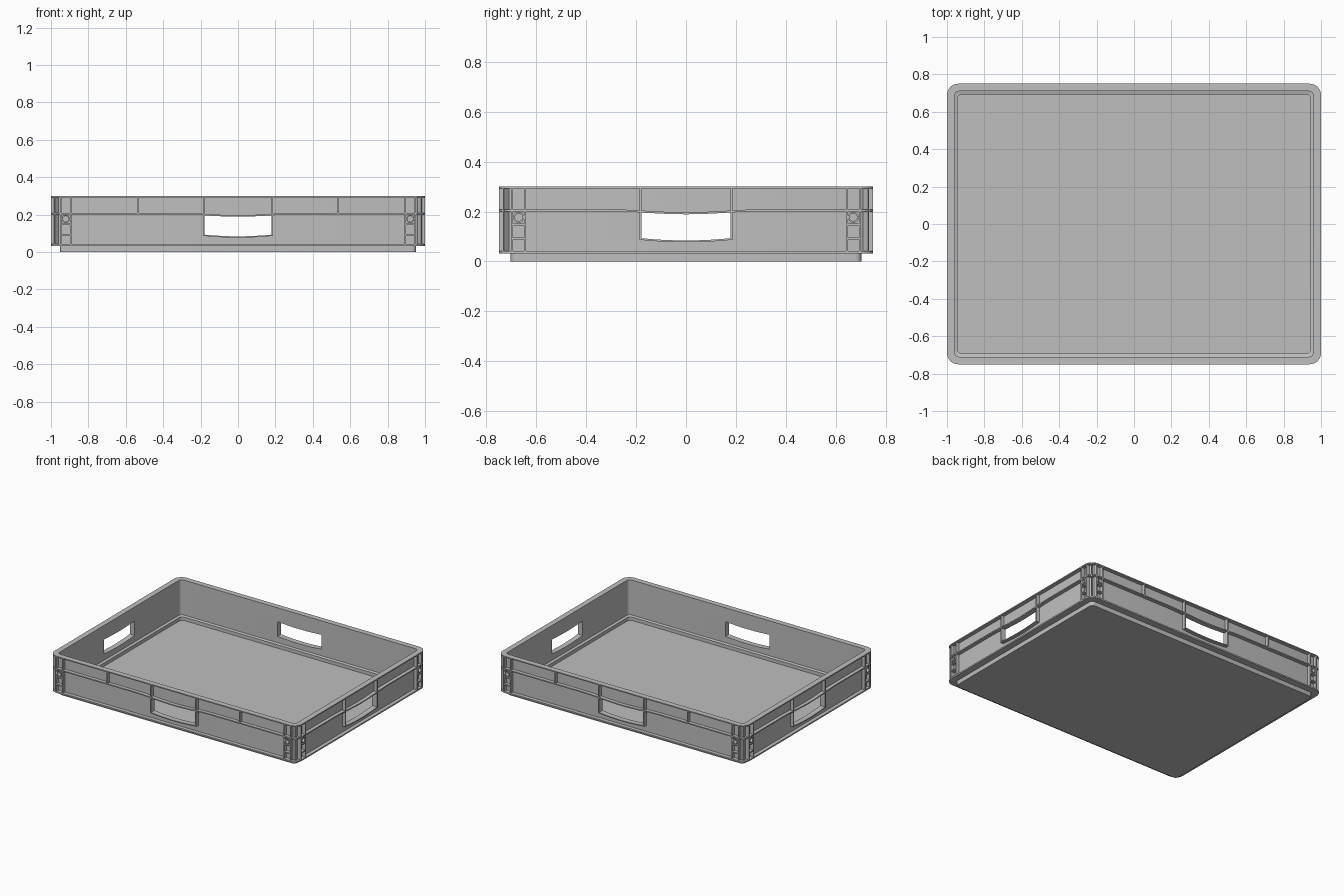
import bpy, bmesh, math
from mathutils import Matrix, Vector

cube = bpy.data.objects.get("Cube")
if cube:
    bpy.data.objects.remove(cube, do_unlink=True)

HX, HY, R = 1.0, 0.75, 0.06          # half sizes and corner radius of the rim
WALL, FACE = 0.027, 0.001            # insets of the wall panel and the rib edges
GRIP = 0.178                         # half width of the hand holes

grey = bpy.data.materials.new("light grey plastic")
grey.use_nodes = True
col = (0.52, 0.52, 0.52, 1)
grey.diffuse_color = col
grey.node_tree.nodes["Principled BSDF"].inputs["Base Color"].default_value = col


def make(name, bm):
    bmesh.ops.recalc_face_normals(bm, faces=bm.faces)
    me = bpy.data.meshes.new(name)
    bm.to_mesh(me)
    bm.free()
    me.materials.append(grey)
    ob = bpy.data.objects.new(name, me)
    bpy.context.collection.objects.link(ob)
    return ob


def loft(bm, loops, wrap=False):
    """Skin closed loops in order; join the last to the first or cap the ends."""
    rows = [[bm.verts.new(p) for p in lp] for lp in loops]
    n = len(rows[0])
    pairs = list(zip(rows, rows[1:])) + ([(rows[-1], rows[0])] if wrap else [])
    for a, b in pairs:
        for i in range(n):
            j = (i + 1) % n
            bm.faces.new((a[i], a[j], b[j], b[i]))
    if not wrap:
        bm.faces.new(rows[0])
        bm.faces.new(rows[-1])


def outline(inset, steps=1):
    """Rounded rectangle, its straight sides cut into steps."""
    hx, hy, r = HX - inset, HY - inset, max(R - inset, 0.025)
    pts = []
    for k, (sx, sy) in enumerate(((1, 1), (-1, 1), (-1, -1), (1, -1))):
        for i in range(7):
            a = math.pi / 2 * (k + i / 6)
            pts.append(Vector((sx * (hx - r) + r * math.cos(a),
                               sy * (hy - r) + r * math.sin(a))))
    out = []
    for i, p in enumerate(pts):
        out.append(p)
        if i % 7 == 6:
            q = pts[(i + 1) % len(pts)]
            out += [p.lerp(q, s / steps) for s in range(1, steps)]
    return out


def dip(u):
    """Gentle sag of the middle rib above the hand hole."""
    return 0.006 * (1 + math.cos(math.pi * u / 0.32)) if abs(u) < 0.32 else 0


def sag(u):
    return 0.093 - 0.009 * (1 - (u / GRIP) ** 2)


# Side space: u along the side, d inset from the rim, z up
SIDES = [(Matrix.Rotation(k * math.pi / 2, 4, 'Z'),
          *((HX, HY) if k % 2 == 0 else (HY, HX)), k) for k in range(4)]
NAMES = ("front", "left", "back", "right")


def strip(bm, side, us, low, high, d0, d1):
    """Bar along u whose lower and upper edges are functions of u."""
    m, half, dist, k = side
    loft(bm, [[m @ Vector((u, d - dist, z)) for d, z in
               ((d0, low(u)), (d1, low(u)), (d1, high(u)), (d0, high(u)))]
              for u in us])


def box(bm, side, u0, u1, z0, z1):
    strip(bm, side, (u0, u1), lambda u: z0, lambda u: z1, FACE, WALL + 0.004)


# Tray: stacking foot, bottom flange, wall, rim and floor in one profile
profile = [(0.047, 0), (0.047, 0.032), (0, 0.032), (0, 0.042), (WALL, 0.042),
           (WALL, 0.292), (0, 0.292), (0, 0.3), (0.04, 0.3), (0.04, 0.045),
           (0.057, 0.04), (0.057, 0.015)]
bm = bmesh.new()
loft(bm, [[(p.x, p.y, z) for p in outline(d)] for d, z in profile])
tray = make("tray", bm)

# Hand holes cut through the four walls
grip_us = [GRIP * i / 8 for i in range(-8, 9)]
bm = bmesh.new()
for side in SIDES:
    strip(bm, side, grip_us, sag, lambda u: 0.203 - dip(u), -0.05, 0.1)
cutter = make("hand_hole_cutter", bm)
cutter.hide_render = True
mod = tray.modifiers.new("hand_holes", 'BOOLEAN')
mod.object, mod.operation, mod.solver = cutter, 'DIFFERENCE', 'EXACT'
bpy.context.view_layer.objects.active = tray
bpy.ops.object.modifier_apply(modifier=mod.name)
bpy.data.objects.remove(cutter, do_unlink=True)

# Middle rib running round the wall
bm = bmesh.new()
loops = []
for d, z in ((FACE, 0.201), (WALL + 0.002, 0.201), (WALL + 0.002, 0.209), (FACE, 0.209)):
    loops.append([(p.x, p.y, z - dip(p.x if abs(p.y) > HY - R else p.y))
                  for p in outline(d, 48)])
loft(bm, loops, wrap=True)
middle_rib = make("middle_rib", bm)

T = 0.004                            # half thickness of a rib
for side in SIDES:
    m, half, dist, k = side
    # Upright ribs and the frame of the hand hole
    bm = bmesh.new()
    for s in (-1, 1):
        g = s * (GRIP + T)
        box(bm, side, g - T, g + T, 0.086, 0.296)
        if k % 2 == 0:
            box(bm, side, s * 0.535 - T, s * 0.535 + T, 0.205, 0.296)
        for off in (0.105, 0.053):
            u = s * (half - off)
            box(bm, side, u - T, u + T, 0.038, 0.296)
    strip(bm, side, grip_us, lambda u: sag(u) - 0.007, sag, FACE, WALL + 0.004)
    make(NAMES[k] + "_ribs", bm)

    # Corner pockets: cross ribs and a round boss
    bm = bmesh.new()
    for s in (-1, 1):
        c = s * (half - 0.079)
        for z in (0.148, 0.092):
            box(bm, side, c - 0.025, c + 0.025, z - T, z + T)
        rings = []
        for r, d in ((0.022, WALL + 0.004), (0.022, FACE), (0.015, FACE), (0.015, WALL + 0.004)):
            rings.append([m @ Vector((c + r * math.cos(a), d - dist, 0.177 + r * math.sin(a)))
                          for a in (math.tau * i / 20 for i in range(20))])
        loft(bm, rings, wrap=True)
    make(NAMES[k] + "_corner_pockets", bm)

# Diagonal rib on each rounded corner
bm = bmesh.new()
for sx in (-1, 1):
    for sy in (-1, 1):
        c = Vector((sx * (HX - R), sy * (HY - R), 0))
        out = Vector((sx, sy, 0)).normalized()
        across = Vector((-out.y, out.x, 0)) * T
        loft(bm, [[c + out * r + across * w + Vector((0, 0, z)) for r, w in
                   ((0.03, -1), (R - FACE, -1), (R - FACE, 1), (0.03, 1))]
                  for z in (0.038, 0.296)])
make("corner_ribs", bm)

# Smooth the rounded corners, keep other edges crisp
bpy.ops.object.select_all(action='DESELECT')
for ob in (tray, middle_rib):
    ob.select_set(True)
bpy.context.view_layer.objects.active = tray
bpy.ops.object.shade_smooth_by_angle(angle=math.radians(30))
